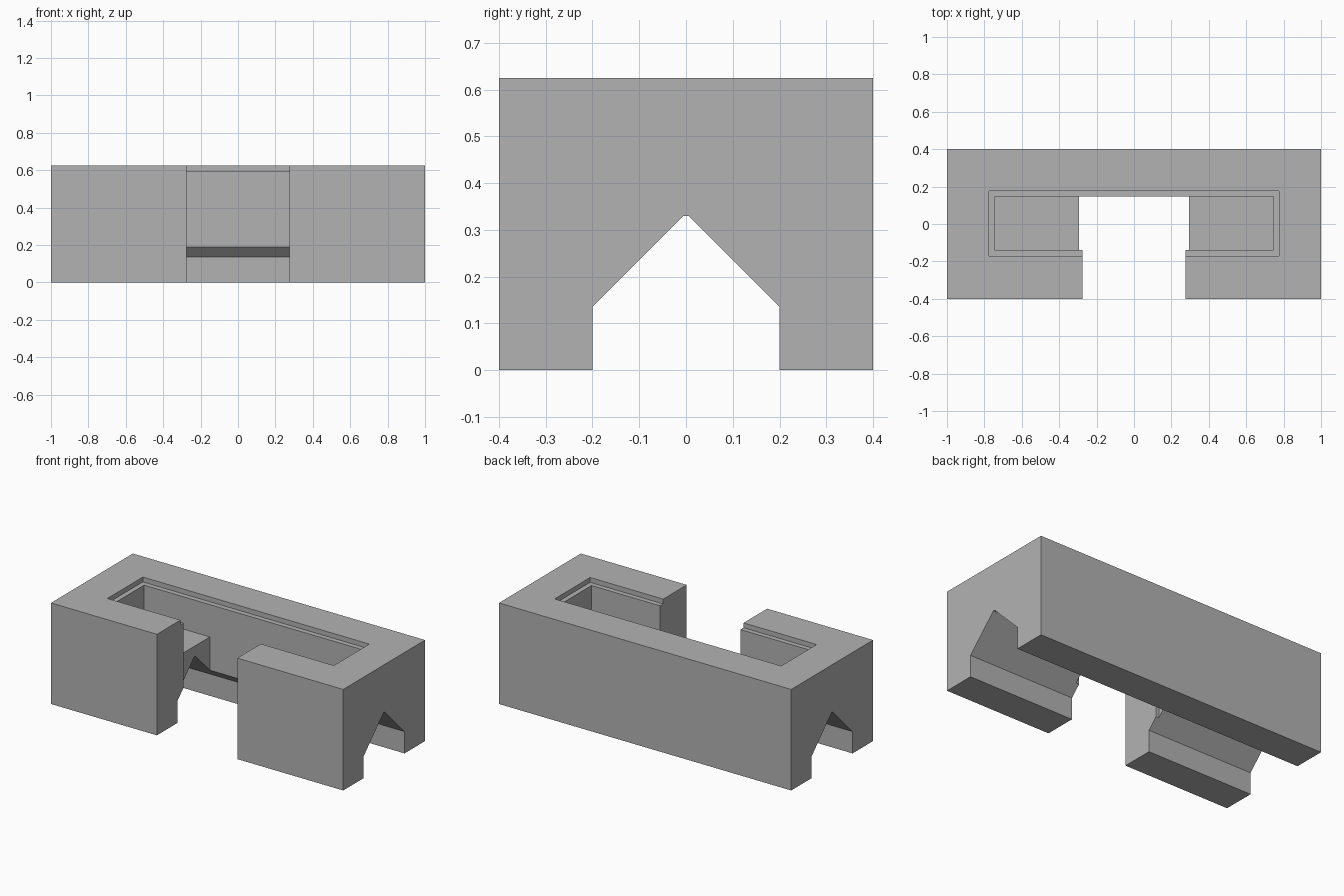
import bpy, bmesh
from mathutils import Vector

if "Cube" in bpy.data.objects:
    bpy.data.objects.remove(bpy.data.objects["Cube"])

grey = bpy.data.materials.new("plain_grey")
grey.diffuse_color = (0.45, 0.45, 0.45, 1)
grey.use_nodes = True
grey.node_tree.nodes["Principled BSDF"].inputs["Base Color"].default_value = grey.diffuse_color


def prism(name, profile, axis, start, end):
    """Extrude a closed profile along x (profile is y,z), y (x,z) or z (x,y)."""
    place = {"x": lambda a, b, t: (t, a, b),
             "y": lambda a, b, t: (a, t, b),
             "z": lambda a, b, t: (a, b, t)}[axis]
    bm = bmesh.new()
    base = bm.faces.new([bm.verts.new(place(a, b, start)) for a, b in profile])
    out = bmesh.ops.extrude_face_region(bm, geom=[base])
    moved = [v for v in out["geom"] if isinstance(v, bmesh.types.BMVert)]
    bmesh.ops.translate(bm, verts=moved, vec=Vector(place(0, 0, end - start)))
    bmesh.ops.recalc_face_normals(bm, faces=bm.faces)
    mesh = bpy.data.meshes.new(name)
    bm.to_mesh(mesh)
    bm.free()
    mesh.materials.append(grey)
    obj = bpy.data.objects.new(name, mesh)
    bpy.context.collection.objects.link(obj)
    return obj


def rect(x0, y0, x1, y1):
    return [(x0, y0), (x1, y0), (x1, y1), (x0, y1)]


def mirrored(half):
    return half + [(-a, b) for a, b in reversed(half)]


# Main block
block = prism("block", rect(-1, -0.4, 1, 0.4), "z", 0, 0.625)

cutters = [
    # Peaked channel running the full length underneath
    prism("channel_cutter", mirrored([(0.2, -0.1), (0.2, 0.135), (0.005, 0.33)]),
          "x", -1.1, 1.1),
    # Shallow rim around the top recess
    prism("rim_cutter", rect(-0.775, -0.17, 0.775, 0.177), "z", 0.595, 0.7),
    # Deep recess with floors at both ends and an open middle
    prism("recess_cutter", mirrored([(0.745, 0.8), (0.745, 0.395),
                                     (0.295, 0.395), (0.295, -0.2)]),
          "y", -0.14, 0.146),
    # Gap through the front wall
    prism("front_gap_cutter", rect(-0.275, -0.5, 0.275, 0), "z", -0.3, 0.9),
]

bpy.context.view_layer.objects.active = block
for cutter in cutters:
    cutter.hide_render = True
    mod = block.modifiers.new(cutter.name, "BOOLEAN")
    mod.operation = "DIFFERENCE"
    mod.solver = "EXACT"
    mod.object = cutter
    bpy.ops.object.modifier_apply(modifier=mod.name)
    bpy.data.objects.remove(cutter)
